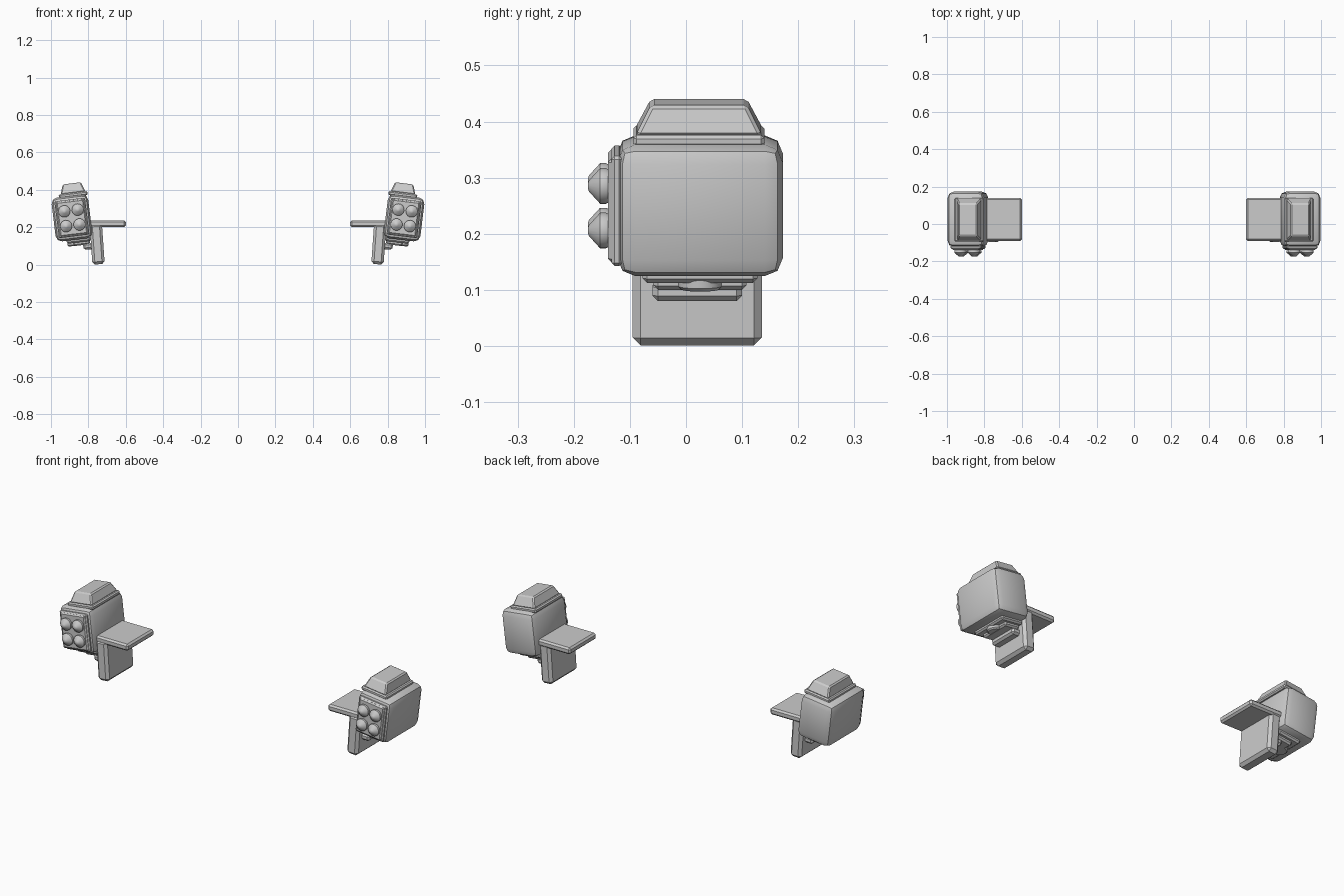
import bpy, bmesh, math
from mathutils import Matrix, Vector

cube = bpy.data.objects.get("Cube")
if cube:
    bpy.data.objects.remove(cube, do_unlink=True)

grey = bpy.data.materials.new("plain grey")
grey.use_nodes = True
COLOUR = (0.6, 0.6, 0.6, 1)
grey.diffuse_color = COLOUR
grey.node_tree.nodes["Principled BSDF"].inputs["Base Color"].default_value = COLOUR

# Local frames: the pod and the arm both lean in the x-z plane
POD = Matrix.Translation((0.888, 0.025, 0.25)) @ Matrix.Rotation(math.radians(7), 4, 'Y')
ARM = Matrix.Translation((0.753, 0.02, 0.11)) @ Matrix.Rotation(math.radians(4), 4, 'Y')
LEVEL = Matrix.Translation((0.697, 0.025, 0.219))


def finish(bm, name, frame, smooth=False):
    """Place a part in its frame and make the left and the mirrored right copy."""
    bm.transform(frame)
    for side, sx in (("left", 1), ("right", -1)):
        copy = bm.copy()
        if sx < 0:
            copy.transform(Matrix.Scale(-1, 4, Vector((1, 0, 0))))
        bmesh.ops.recalc_face_normals(copy, faces=copy.faces)
        mesh = bpy.data.meshes.new(f"{side}_{name}")
        copy.to_mesh(mesh)
        copy.free()
        mesh.materials.append(grey)
        obj = bpy.data.objects.new(mesh.name, mesh)
        bpy.context.collection.objects.link(obj)
        if smooth:
            bpy.ops.object.select_all(action='DESELECT')
            obj.select_set(True)
            bpy.context.view_layer.objects.active = obj
            bpy.ops.object.shade_smooth_by_angle(angle=math.radians(35))
    bm.free()


def block(name, frame, centre, size, bevel=0.0, segments=1, taper=(1, 1), smooth=False):
    """Box with bevelled edges; taper scales the top in x and y."""
    bm = bmesh.new()
    bmesh.ops.create_cube(bm, size=1)
    for v in bm.verts:
        if v.co.z > 0:
            v.co.x *= taper[0]
            v.co.y *= taper[1]
        v.co = Vector(a * b for a, b in zip(v.co, size)) + Vector(centre)
    if bevel:
        bmesh.ops.bevel(bm, geom=bm.edges[:], offset=bevel, segments=segments,
                        profile=0.5, affect='EDGES')
    finish(bm, name, frame, smooth)


def lathe(name, frame, profile, sides, turn):
    """Closed solid of revolution from (radius, height) points."""
    bm = bmesh.new()
    rings = [[bm.verts.new((r * math.cos(2 * math.pi * i / sides),
                            r * math.sin(2 * math.pi * i / sides), h))
              for i in range(sides)] for r, h in profile]
    for low, high in zip(rings, rings[1:]):
        for i in range(sides):
            j = (i + 1) % sides
            bm.faces.new((low[i], low[j], high[j], high[i]))
    bm.faces.new(rings[0])
    bm.faces.new(rings[-1])
    finish(bm, name, frame @ turn, smooth=True)


# Pod housing with front plates
block("pod_body", POD, (0, 0, 0), (0.197, 0.295, 0.236), 0.032, 2, smooth=True)
block("front_frame", POD, (0, -0.148, 0), (0.165, 0.02, 0.198), 0.006)
block("front_plate", POD, (0, -0.155, 0), (0.148, 0.018, 0.185), 0.006)

# Four pointed warheads
FORWARD = Matrix.Rotation(math.radians(90), 4, 'X')
for col in (-1, 1):
    for row in (-1, 1):
        lathe(f"warhead_{'inner' if col < 0 else 'outer'}_{'lower' if row < 0 else 'upper'}",
              POD, [(0.029, 0), (0.032, 0.006), (0.032, 0.016), (0.010, 0.036), (0.004, 0.038)],
              20, Matrix.Translation((col * 0.036, -0.162, row * 0.040)) @ FORWARD)

# Stepped cap on top
block("cap_base", POD, (-0.022, -0.002, 0.122), (0.155, 0.234, 0.022), 0.006)
block("cap", POD, (-0.022, -0.002, 0.157), (0.134, 0.226, 0.053), 0.006, taper=(0.74, 0.76))

# Pivot under the pod
block("pod_foot", POD, (-0.022, 0, -0.122), (0.13, 0.205, 0.024), 0.008)
block("pivot_mount", POD, (-0.035, 0, -0.138), (0.09, 0.165, 0.026), 0.008)
lathe("pivot", POD, [(0.034, 0), (0.04, 0.006), (0.04, 0.045)], 24,
      Matrix.Translation((-0.0, 0, -0.15)))
block("arm_lug", ARM, (0.045, 0, -0.008), (0.06, 0.16, 0.035), 0.01)

# Bracket: upright arm and level shelf
block("arm", ARM, (0, 0, 0), (0.066, 0.23, 0.216), 0.014)
block("shelf", LEVEL, (0, 0, 0), (0.195, 0.23, 0.036), 0.009)
